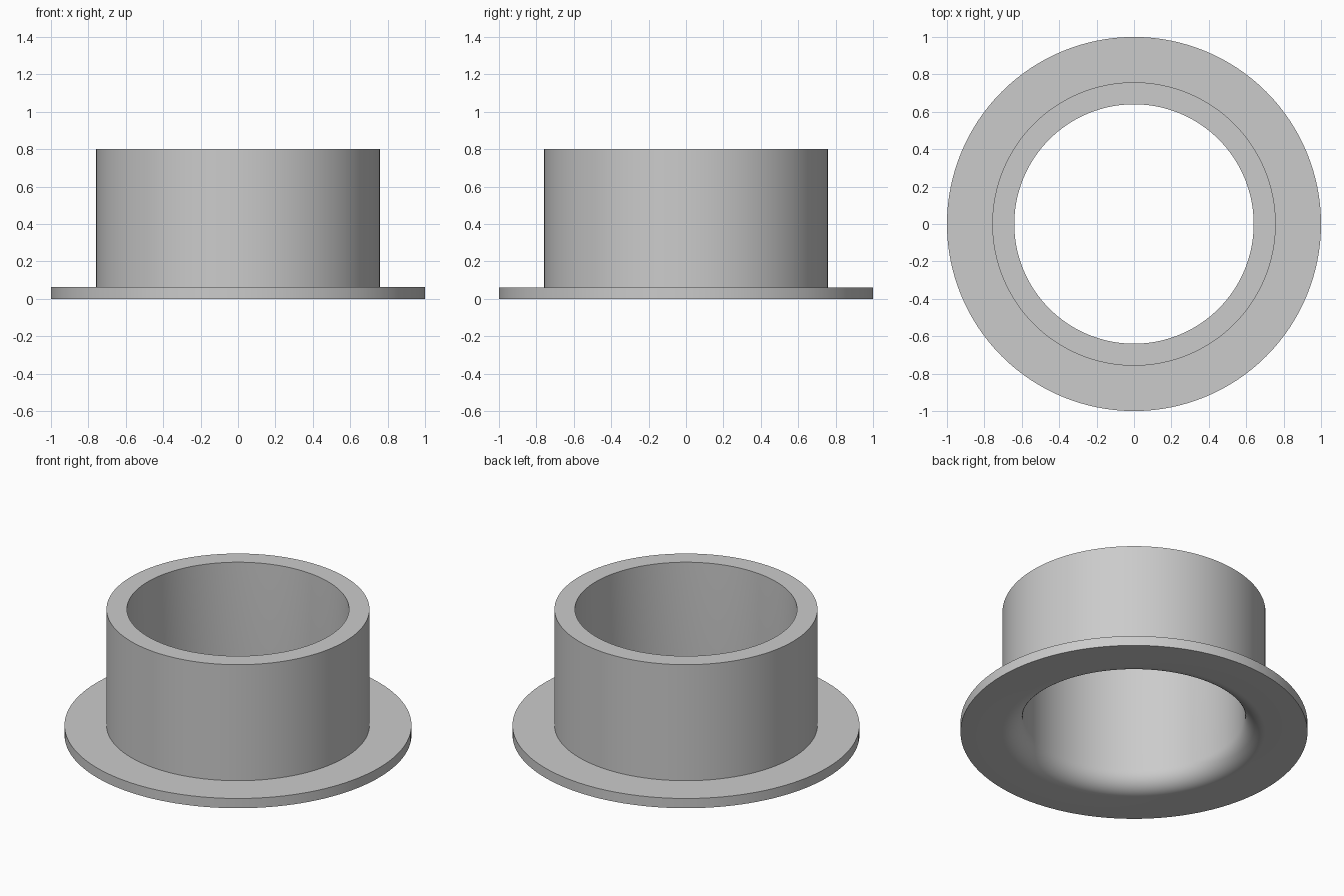
import bpy, bmesh, math

cube = bpy.data.objects.get("Cube")
if cube:
    bpy.data.objects.remove(cube, do_unlink=True)

SEGMENTS = 128
FLANGE_R, FLANGE_H = 1.0, 0.062
OUTER_R, INNER_R, HEIGHT = 0.758, 0.64, 0.8
FILLET = OUTER_R - INNER_R
FILLET_STEPS = 12

# Grey material
grey = bpy.data.materials.new("plain grey")
grey.use_nodes = True
colour = (0.6, 0.6, 0.6, 1)
grey.diffuse_color = colour
grey.node_tree.nodes["Principled BSDF"].inputs["Base Color"].default_value = colour

# Cross-section: flange, sleeve wall, then the bore with its rounded lower mouth
profile = [(FLANGE_R, 0), (FLANGE_R, FLANGE_H), (OUTER_R, FLANGE_H),
           (OUTER_R, HEIGHT), (INNER_R, HEIGHT)]
for i in range(FILLET_STEPS + 1):
    a = math.pi / 2 * i / FILLET_STEPS
    profile.append((OUTER_R - FILLET * math.cos(a), FILLET * (1 - math.sin(a))))

# Revolve the closed section about the vertical axis
bm = bmesh.new()
verts = [bm.verts.new((r, 0, z)) for r, z in profile]
edges = [bm.edges.new((v, verts[(i + 1) % len(verts)])) for i, v in enumerate(verts)]
bmesh.ops.spin(bm, geom=verts + edges, cent=(0, 0, 0), axis=(0, 0, 1),
               angle=math.tau, steps=SEGMENTS, use_merge=True)
bmesh.ops.remove_doubles(bm, verts=bm.verts, dist=0.0001)
bmesh.ops.recalc_face_normals(bm, faces=bm.faces)
mesh = bpy.data.meshes.new("flanged_sleeve")
bm.to_mesh(mesh)
bm.free()
mesh.materials.append(grey)

sleeve = bpy.data.objects.new("flanged_sleeve", mesh)
bpy.context.collection.objects.link(sleeve)

# Smooth curved walls, crisp rims
bpy.ops.object.select_all(action="DESELECT")
sleeve.select_set(True)
bpy.context.view_layer.objects.active = sleeve
bpy.ops.object.shade_smooth_by_angle(angle=math.radians(30))
